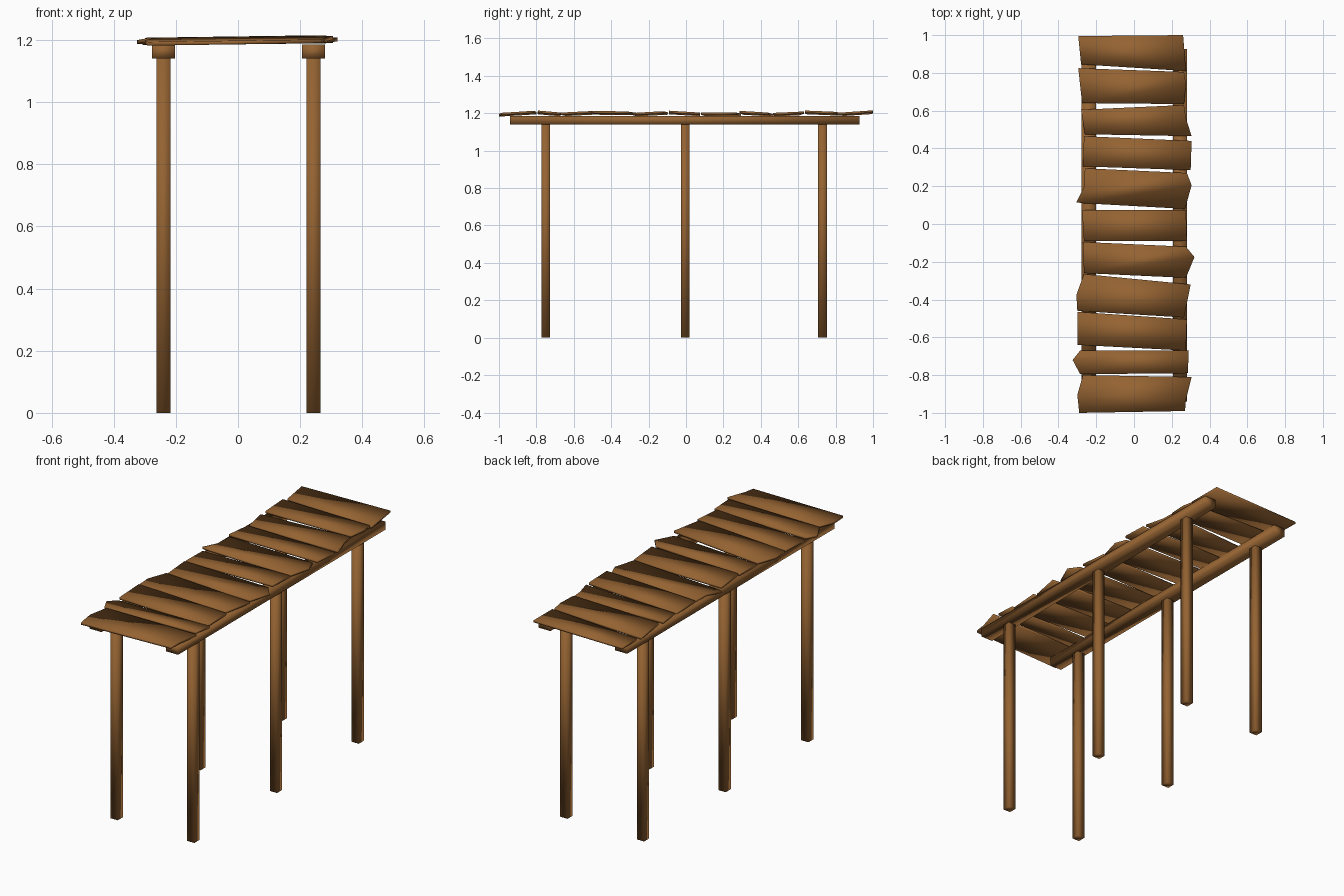
import bpy, bmesh

if "Cube" in bpy.data.objects:
    bpy.data.objects.remove(bpy.data.objects["Cube"])

wood = bpy.data.materials.new("brown wood")
wood.diffuse_color = (0.30, 0.125, 0.032, 1)
wood.use_nodes = True
wood.node_tree.nodes["Principled BSDF"].inputs["Base Color"].default_value = wood.diffuse_color


def finish(name, bm):
    """Turn a bmesh into a soft-shaded wooden object."""
    bmesh.ops.recalc_face_normals(bm, faces=bm.faces)
    for f in bm.faces:
        f.smooth = True
    me = bpy.data.meshes.new(name)
    bm.to_mesh(me)
    bm.free()
    me.materials.append(wood)
    ob = bpy.data.objects.new(name, me)
    bpy.context.collection.objects.link(ob)


def box(name, lo, hi):
    bm = bmesh.new()
    bmesh.ops.create_cube(bm, size=1)
    for v in bm.verts:
        v.co = [(a + b) / 2 + c * (b - a) for a, b, c in zip(lo, hi, v.co)]
    finish(name, bm)


def plank(name, outline, z_front, z_back, thick=0.012, roll=0.004):
    """Extrude a ragged outline into a slightly tilted board."""
    ys = [p[1] for p in outline]
    y0, y1 = min(ys), max(ys)
    bm = bmesh.new()
    layers = []
    for drop in (0, thick):
        layers.append([bm.verts.new((x, y, z_front + (z_back - z_front) * (y - y0) / (y1 - y0)
                                     + roll * x / 0.3 - drop)) for x, y in outline])
    top, bottom = layers
    bm.faces.new(top)
    bm.faces.new(bottom[::-1])
    n = len(outline)
    for i in range(n):
        j = (i + 1) % n
        bm.faces.new((top[i], bottom[i], bottom[j], top[j]))
    finish(name, bm)


# Posts and long beams
for side, cx in (("left", -0.24), ("right", 0.243)):
    box(f"{side}_beam", (cx - 0.0375, -0.94, 1.14), (cx + 0.0375, 0.927, 1.186))
    for place, cy in (("front", -0.75), ("middle", -0.005), ("back", 0.73)):
        box(f"{place}_{side}_post", (cx - 0.023, cy - 0.023, 0), (cx + 0.023, cy + 0.023, 1.145))

# Deck boards, back to front: outlines seen from above, clockwise
outlines = [
    [(-.295, .995), (.26, 1), (.275, .81), (-.28, .845)],
    [(-.295, .825), (.265, .805), (.275, .74), (.265, .635), (-.275, .64)],
    [(-.28, .605), (.265, .63), (.275, .56), (.305, .465), (-.26, .475)],
    [(-.265, .465), (.305, .44), (.30, .285), (-.27, .305)],
    [(-.26, .295), (.28, .27), (.305, .205), (.27, .08), (-.27, .11), (-.305, .115), (-.265, .195)],
    [(-.275, .075), (.275, .075), (.28, -.09), (-.265, -.09)],
    [(-.27, -.095), (.275, -.12), (.32, -.175), (.275, -.285), (-.265, -.26)],
    [(-.265, -.265), (.30, -.32), (.265, -.495), (-.30, -.46), (-.305, -.375)],
    [(-.30, -.465), (.28, -.505), (.275, -.67), (-.30, -.64)],
    [(-.285, -.67), (.29, -.67), (.285, -.79), (-.285, -.795), (-.325, -.72)],
    [(-.27, -.8), (.305, -.81), (.275, -.93), (.27, -.99), (-.29, -1), (-.30, -.905)],
]
# Top heights at the front and back edge of each board
heights = [(1.199, 1.212), (1.211, 1.203), (1.198, 1.206), (1.209, 1.198), (1.2, 1.2), (1.21, 1.2),
           (1.198, 1.208), (1.208, 1.206), (1.2, 1.21), (1.211, 1.2), (1.198, 1.21)]
for i, (o, (zf, zb)) in enumerate(zip(outlines, heights), 1):
    plank(f"deck_board_{i}", o, zf, zb)
